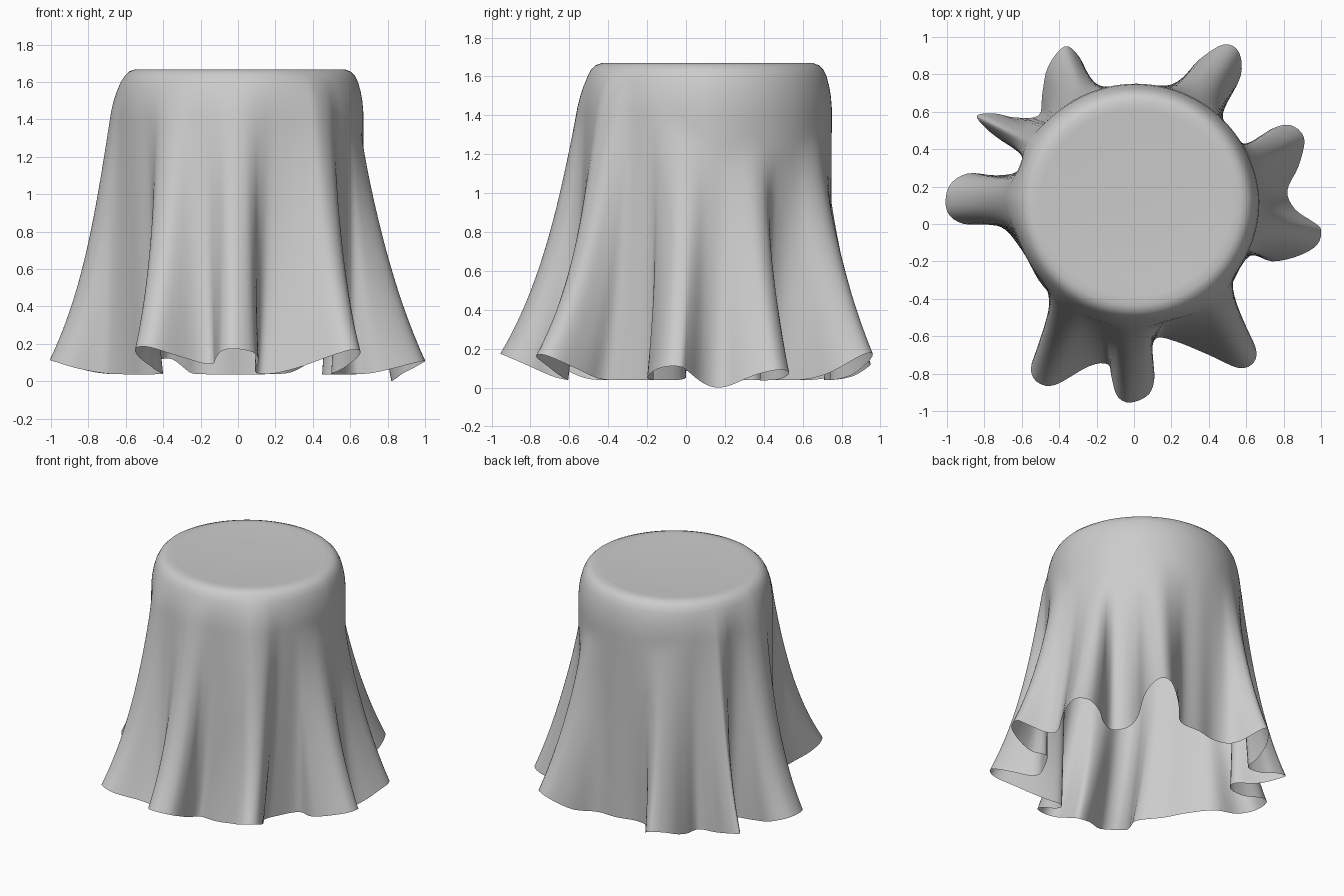
import bpy, bmesh, math
from mathutils import Vector

if "Cube" in bpy.data.objects:
    bpy.data.objects.remove(bpy.data.objects["Cube"])

CENTRE = Vector((0.01, 0.125))   # middle of the round top
SUB = 4                          # samples per hem control point
ROWS = 28

# Plan outline of the hem, counter-clockwise from the right-hand fold
HEM = [
    (1.0, -0.03), (0.96, 0.01), (0.86, 0.08), (0.82, 0.18), (0.88, 0.31), (0.91, 0.46),
    (0.83, 0.53), (0.72, 0.50), (0.62, 0.42), (0.51, 0.38), (0.45, 0.47), (0.48, 0.61),
    (0.57, 0.79), (0.56, 0.92), (0.48, 0.96), (0.35, 0.88), (0.22, 0.75), (0.05, 0.74),
    (-0.10, 0.71), (-0.22, 0.75), (-0.29, 0.89), (-0.37, 0.95), (-0.46, 0.84), (-0.49, 0.70),
    (-0.51, 0.58), (-0.64, 0.57), (-0.74, 0.59), (-0.84, 0.58), (-0.79, 0.51), (-0.70, 0.44),
    (-0.58, 0.36), (-0.61, 0.28), (-0.74, 0.26), (-0.89, 0.27), (-0.99, 0.20), (-1.0, 0.07),
    (-0.91, 0.0), (-0.72, -0.01), (-0.60, -0.14), (-0.51, -0.30), (-0.40, -0.45), (-0.45, -0.57),
    (-0.53, -0.70), (-0.55, -0.79), (-0.51, -0.85), (-0.42, -0.86), (-0.24, -0.76), (-0.14, -0.75),
    (-0.12, -0.82), (-0.09, -0.92), (-0.02, -0.955), (0.08, -0.91), (0.11, -0.81), (0.09, -0.70),
    (0.12, -0.61), (0.23, -0.63), (0.40, -0.70), (0.56, -0.77), (0.64, -0.74), (0.65, -0.66),
    (0.58, -0.53), (0.50, -0.42), (0.53, -0.31), (0.62, -0.17), (0.74, -0.20), (0.88, -0.17),
    (0.98, -0.11),
]

# How early (+) or late (-) the folds open below the rim, by compass angle in degrees
ONSET = [(-180, 0.0), (-120, -0.1), (-90, -0.1), (-54, 0.1), (-25, -0.3),
         (5, -0.65), (55, -0.55), (90, -0.4), (120, -0.4), (150, -0.1), (180, 0.0)]


def closed_spline(points, sub):
    """Catmull-Rom samples round a closed outline."""
    pts = [Vector(p) for p in points]
    n, out = len(pts), []
    for i in range(n):
        a, b, c, d = (pts[(i + k) % n] for k in (-1, 0, 1, 2))
        for s in range(sub):
            t = s / sub
            out.append(0.5 * (2 * b + (c - a) * t + (2 * a - 5 * b + 4 * c - d) * t * t
                              + (3 * b - a - 3 * c + d) * t ** 3))
    return out


def degrees(a):
    return (math.degrees(a) + 180) % 360 - 180


def rim_angles(outline):
    """Angle of each hem sample about the centre, smoothed so the rim runs evenly."""
    n = len(outline)
    raw = []
    for p in outline:
        a = math.atan2(p.y - CENTRE.y, p.x - CENTRE.x)
        while raw and a - raw[-1] < -math.pi:
            a += 2 * math.pi
        raw.append(a)
    step = 2 * math.pi / n
    dev = [a - i * step for i, a in enumerate(raw)]
    w = 7
    for _ in range(2):
        dev = [sum(dev[(i + k) % n] for k in range(-w, w + 1)) / (2 * w + 1) for i in range(n)]
    angles = [d + i * step for i, d in enumerate(dev)]
    # The two front corner folds spread apart toward the top
    return [a + math.radians(8) * (math.exp(-((degrees(a) + 54) / 26) ** 2)
                                   - math.exp(-((degrees(a) + 122) / 26) ** 2)) for a in angles]


def hem_height(p):
    """Folds that flare outward lift the hem; the right side dips to the ground."""
    r = (p - CENTRE).length
    flare = max(0.0, min(1.2, (r - 0.78) / 0.3))
    lift = 0.10 if abs(p.x) > 0.7 else 0.14
    back = 0.09 * flare if p.y > 0.6 else 0
    dip = 0.06 * math.exp(-((p - Vector((0.83, 0.18))).length / 0.15) ** 2)
    return 0.04 + lift * flare + back - dip


def onset(a):
    """Linear lookup in the ONSET table."""
    deg = degrees(a)
    for (a0, v0), (a1, v1) in zip(ONSET, ONSET[1:]):
        if deg <= a1:
            return v0 + (v1 - v0) * (deg - a0) / (a1 - a0)
    return ONSET[-1][1]


hem = closed_spline(HEM, SUB)
angles = rim_angles(hem)
n = len(hem)
heights = [hem_height(p) for p in hem]
for _ in range(5):
    heights = [(heights[i - 1] + heights[i] + heights[(i + 1) % n]) / 3 for i in range(n)]
low = min(heights)
heights = [h - low for h in heights]
early = [onset(a) for a in angles]
radii = [0.66 - 0.035 * max(0.0, math.sin(a)) for a in angles]

START = 1.44
# (fraction of rim radius, height) for the flat top and rounded shoulder
SHOULDER = [(0.3, 1.658), (0.6, 1.66), (0.78, 1.668), (0.85, 1.668), (0.895, 1.657),
            (0.93, 1.635), (0.957, 1.6), (0.978, 1.55), (0.992, 1.5)]

bm = bmesh.new()
rings = []
for r in range(len(SHOULDER) + ROWS + 1):
    ring = []
    for p, a, h, e, radius in zip(hem, angles, heights, early, radii):
        if r < len(SHOULDER):
            frac, z = SHOULDER[r]
        else:
            frac = 1.0
            z = START + (h - START) * (r - len(SHOULDER)) / ROWS
        # Blend from the round rim to the hem outline
        t = max(0.0, (1.63 - z) / (1.63 - h))
        f = max(0.0, 0.65 * t + 0.35 * t ** 4 + e * math.sqrt(t) * (1 - t) ** 2)
        rim = CENTRE + radius * frac * Vector((math.cos(a), math.sin(a)))
        q = rim.lerp(p, f)
        ring.append(bm.verts.new((q.x, q.y, z)))
    rings.append(ring)

centre = bm.verts.new((CENTRE.x, CENTRE.y, 1.657))
for i in range(n):
    j = (i + 1) % n
    bm.faces.new((centre, rings[0][i], rings[0][j]))
    for up, dn in zip(rings, rings[1:]):
        bm.faces.new((up[i], dn[i], dn[j], up[j]))

# Draped cloth
mesh = bpy.data.meshes.new("draped_cloth")
bm.to_mesh(mesh)
bm.free()
mesh.shade_smooth()
cloth = bpy.data.objects.new("draped_cloth", mesh)
bpy.context.collection.objects.link(cloth)
